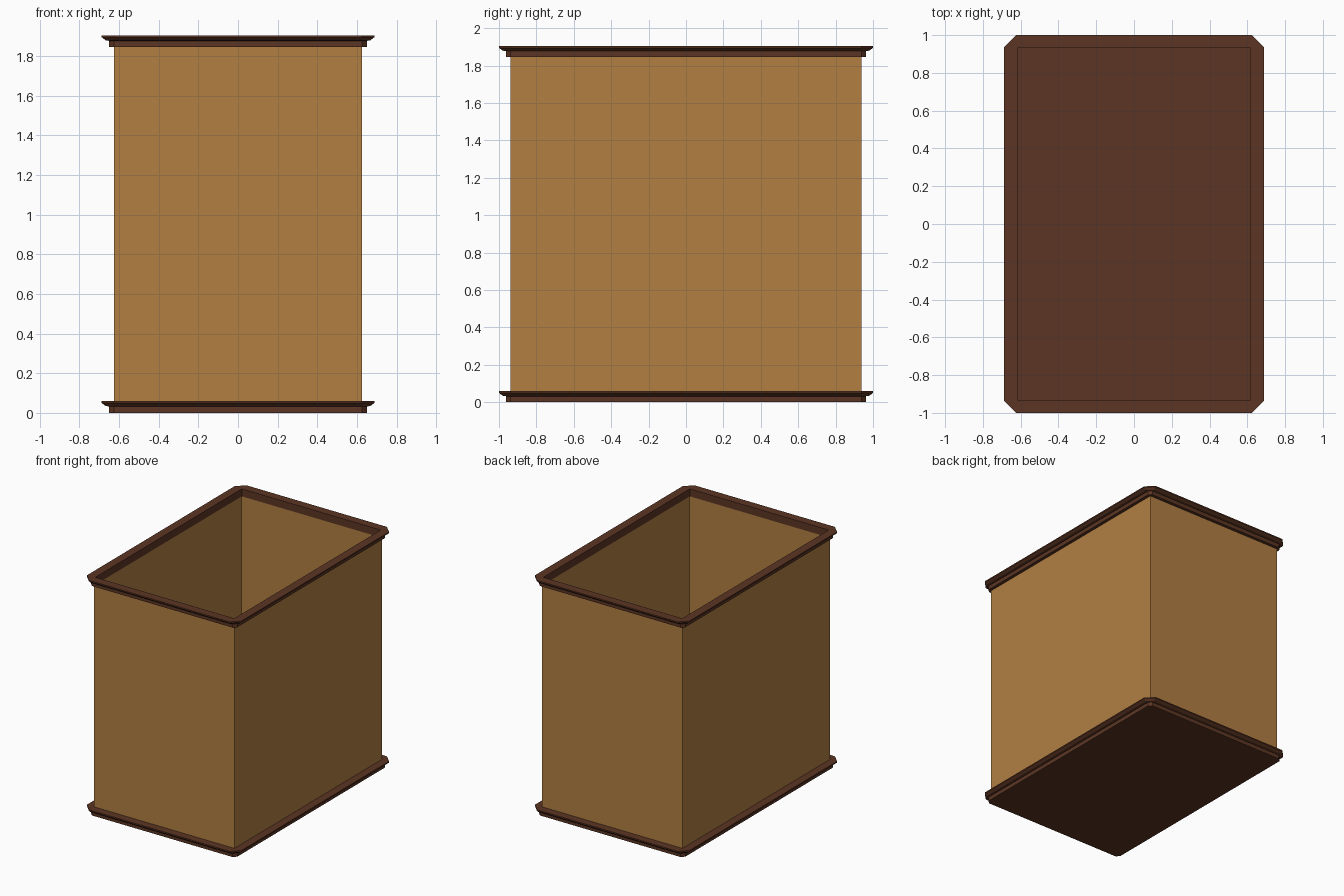
import bpy

cube = bpy.data.objects.get("Cube")
if cube:
    bpy.data.objects.remove(cube, do_unlink=True)

HALF_X, HALF_Y = 0.625, 0.9375   # outside of the walls
TRIM_H, TOP_Z = 0.06, 1.845      # trim height, base of the upper trim
INNER = -0.007                   # trim lining, just inside the walls
# Moulding profile: (overhang beyond the wall, height)
PROFILE = [(0.025, 0), (0.025, 0.032), (0.043, 0.035),
           (0.0625, 0.05), (0.0625, TRIM_H)]


def srgb(r, g, b):
    lin = [((c / 255 + 0.055) / 1.055) ** 2.4 for c in (r, g, b)]
    return (*lin, 1)


def material(name, color):
    mat = bpy.data.materials.new(name)
    mat.use_nodes = True
    mat.diffuse_color = color
    mat.node_tree.nodes["Principled BSDF"].inputs["Base Color"].default_value = color
    return mat


def make(name, verts, faces, mat):
    mesh = bpy.data.meshes.new(name)
    mesh.from_pydata(verts, [], faces)
    mesh.materials.append(mat)
    obj = bpy.data.objects.new(name, mesh)
    bpy.context.collection.objects.link(obj)
    return obj


def loop(d, z):
    """Eight-point outline with clipped corners, d outside the walls."""
    pts = []
    for sx, sy in ((1, 1), (-1, 1), (-1, -1), (1, -1)):
        side = (sx * (HALF_X + d), sy * (HALF_Y + min(d, 0)), z)
        end = (sx * (HALF_X + min(d, 0)), sy * (HALF_Y + d), z)
        pts += [side, end] if sx == sy else [end, side]
    return pts


def bridge(a, b, n=8):
    return [(a + i, a + (i + 1) % n, b + (i + 1) % n, b + i) for i in range(n)]


def trim(name, z, solid, mat):
    """Moulding swept round the box, either a solid plate or an open frame."""
    profile = list(PROFILE)
    if not solid:
        profile += [(INNER, TRIM_H), (INNER, 0)]
    verts = [p for d, h in profile for p in loop(d, z + h)]
    rows = len(profile)
    faces = []
    for r in range(rows - 1):
        faces += bridge(r * 8, r * 8 + 8)
    if solid:
        top = (rows - 1) * 8
        faces += [tuple(range(7, -1, -1)), tuple(range(top, top + 8))]
    else:
        faces += bridge((rows - 1) * 8, 0)
    obj = make(name, verts, faces, mat)
    # Weld the doubled corners of the square lining
    weld = obj.modifiers.new("Weld", "WELD")
    weld.merge_threshold = 0.0005
    return obj


wood = material("tan wood", srgb(178, 127, 66))
dark = material("dark brown wood", srgb(92, 53, 35))

# Thin walls, open at the top
corners = [(HALF_X, HALF_Y), (-HALF_X, HALF_Y), (-HALF_X, -HALF_Y), (HALF_X, -HALF_Y)]
wall_verts = [(x, y, z) for z in (TRIM_H / 2, TOP_Z + TRIM_H / 2) for x, y in corners]
walls = make("box_walls", wall_verts, bridge(0, 4, 4), wood)
shell = walls.modifiers.new("Thickness", "SOLIDIFY")
shell.thickness = 0.004
shell.offset = -1
shell.use_even_offset = True

# Base plate and rim
trim("base_plate", 0, True, dark)
trim("top_rim", TOP_Z, False, dark)
